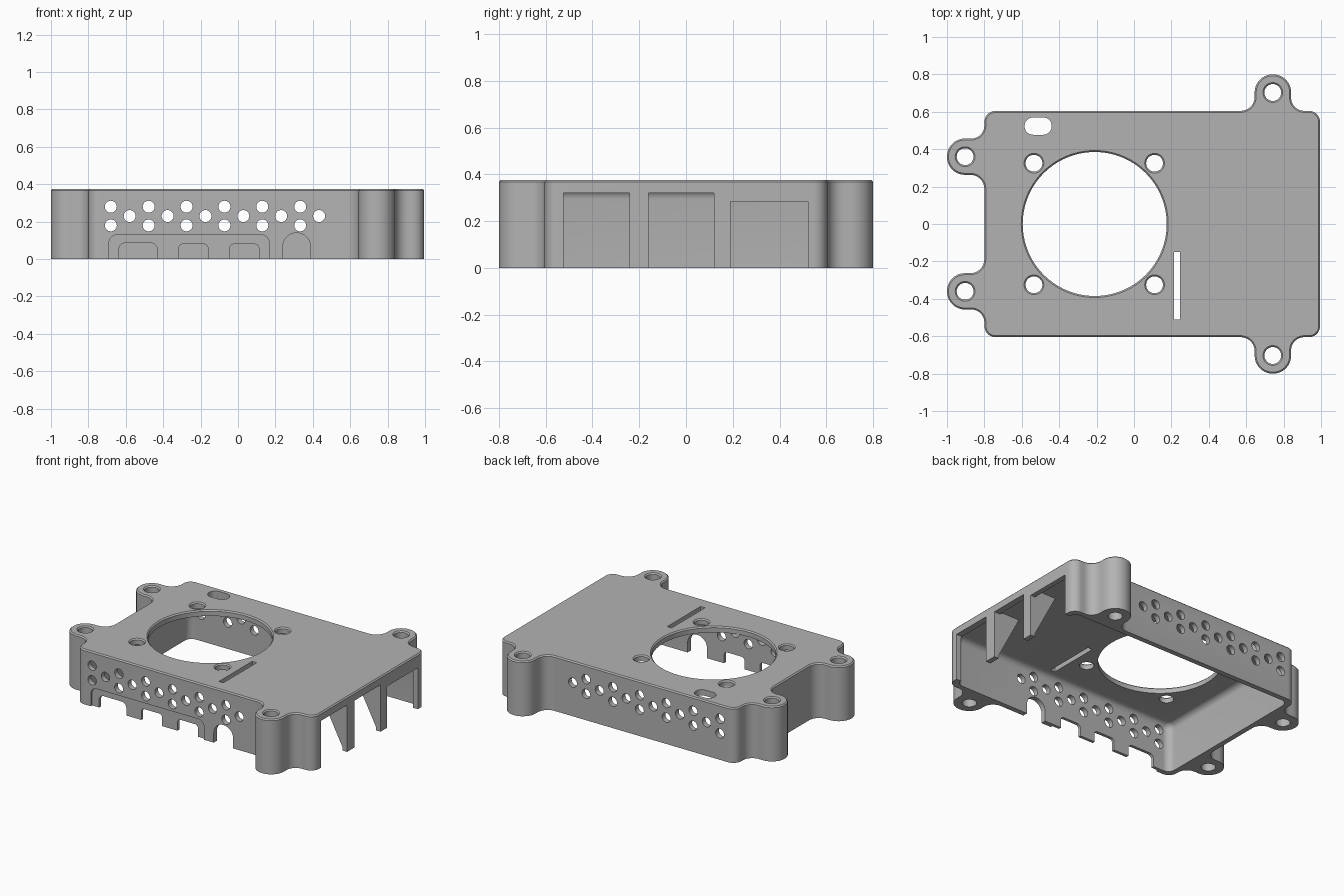
import bpy, bmesh, math
from mathutils import Vector

if "Cube" in bpy.data.objects:
    bpy.data.objects.remove(bpy.data.objects["Cube"])

grey = bpy.data.materials.new("plain grey")
grey.use_nodes = True
grey.diffuse_color = (0.45, 0.45, 0.45, 1)
grey.node_tree.nodes["Principled BSDF"].inputs["Base Color"].default_value = grey.diffuse_color

H, WALL, CEIL = 0.375, 0.035, 0.335


def rounded(corners, steps=10):
    """Closed outline from right-angled corners (u, v, radius)."""
    out = []
    for i, (u, v, r) in enumerate(corners):
        p = Vector((u, v))
        if r == 0:
            out.append(p)
            continue
        a = (Vector(corners[i - 1][:2]) - p).normalized()
        b = (Vector(corners[(i + 1) % len(corners)][:2]) - p).normalized()
        c = p + r * (a + b)
        for k in range(steps + 1):
            t = math.pi / 2 * k / steps
            out.append(c - r * (b * math.cos(t) + a * math.sin(t)))
    return out


def rect(u0, u1, v0, v1, r=0, r_low=None):
    low = r if r_low is None else r_low
    return rounded([(u0, v0, low), (u1, v0, low), (u1, v1, r), (u0, v1, r)])


def circle(u, v, r, n=32):
    return [Vector((u + r * math.cos(math.tau * k / n), v + r * math.sin(math.tau * k / n)))
            for k in range(n)]


def prisms(name, outlines, axis, lo, hi, top_bevel=0, segments=1):
    """Extrude each outline along an axis; several outlines share one mesh."""
    place = {"x": lambda p, d: (d, p.x, p.y),
             "y": lambda p, d: (p.x, d, p.y),
             "z": lambda p, d: (p.x, p.y, d)}[axis]
    bm = bmesh.new()
    for pts in outlines:
        a = [bm.verts.new(place(p, lo)) for p in pts]
        b = [bm.verts.new(place(p, hi)) for p in pts]
        bm.faces.new(a)
        top = bm.faces.new(b)
        for i in range(len(pts)):
            bm.faces.new((a[i - 1], a[i], b[i], b[i - 1]))
    bmesh.ops.recalc_face_normals(bm, faces=bm.faces)
    if top_bevel:
        bmesh.ops.bevel(bm, geom=list(top.edges), offset=top_bevel, segments=segments,
                        profile=0.5, affect='EDGES')
    return finish(name, bm)


def finish(name, bm):
    mesh = bpy.data.meshes.new(name)
    bm.to_mesh(mesh)
    bm.free()
    obj = bpy.data.objects.new(name, mesh)
    mesh.materials.append(grey)
    bpy.context.collection.objects.link(obj)
    return obj


def activate(obj):
    bpy.ops.object.select_all(action='DESELECT')
    obj.select_set(True)
    bpy.context.view_layer.objects.active = obj


def cut(target, cutter):
    cutter.hide_render = True
    mod = target.modifiers.new("cut", 'BOOLEAN')
    mod.operation, mod.solver, mod.object = 'DIFFERENCE', 'EXACT', cutter
    activate(target)
    bpy.ops.object.modifier_apply(modifier=mod.name)
    bpy.data.objects.remove(cutter)


# Shell: rounded body with four screw ears, mirrored front to back
half = [(-0.8, 0.263, 0.075), (-1, 0.263, 0.096), (-1, 0.457, 0.096), (-0.8, 0.457, 0.07),
        (-0.8, 0.605, 0.06), (0.645, 0.605, 0.075), (0.645, 0.8, 0.096), (0.84, 0.8, 0.096),
        (0.84, 0.605, 0.07), (0.995, 0.605, 0.06)]
outline = rounded(half + [(u, -v, r) for u, v, r in reversed(half)])
shell = prisms("case_shell", [outline], "z", 0, H, top_bevel=0.008)

# Hollow interior, open underneath
cut(shell, prisms("cavity", [rect(-0.8 + WALL, 0.995 - WALL, -0.57, 0.57, 0.05)],
                  "z", -0.1, CEIL, top_bevel=0.04, segments=5))

# Fan opening, fan screws, ear screws
screws = [(x, s * y) for s in (1, -1) for x, y in ((-0.535, 0.325), (0.11, 0.325),
                                                   (-0.903, 0.36), (0.742, 0.703))]
round_holes = [(-0.21, 0, 0.385, 96)] + [(x, y, 0.045, 32) for x, y in screws]
cut(shell, prisms("top_holes", [circle(*h) for h in round_holes], "z", -0.1, 0.5))

# Small chamfer on each round hole
bm = bmesh.new()
for x, y, r, n in round_holes:
    ring = [[bm.verts.new((p.x, p.y, z)) for p in circle(x, y, r + g, n)]
            for z, g in ((H - 0.012, -0.004), (H + 0.008, 0.016))]
    for i in range(n):
        bm.faces.new((ring[0][i - 1], ring[0][i], ring[1][i], ring[1][i - 1]))
    bm.faces.new(ring[0])
    bm.faces.new(ring[1])
bmesh.ops.recalc_face_normals(bm, faces=bm.faces)
cut(shell, finish("hole_chamfers", bm))

# Cable slot and ribbon slit in the top
cut(shell, prisms("top_slots", [rect(-0.585, -0.44, 0.477, 0.57, 0.046),
                                rect(0.213, 0.247, -0.51, -0.15)], "z", 0.2, 0.5))

# Vent holes through the front and back walls
vents = []
for i in range(6):
    x = -0.68 + i * 0.2025
    vents += [circle(x, 0.18, 0.032, 24), circle(x, 0.28, 0.032, 24),
              circle(x + 0.101, 0.23, 0.032, 24)]
cut(shell, prisms("vents", vents, "y", -0.7, 0.7))

# Connector recess and ports in the front wall
cut(shell, prisms("front_recess", [rect(-0.69, 0.167, -0.1, 0.13, 0.045, 0)], "y", -0.7, -0.59))
cut(shell, prisms("front_ports", [rect(-0.637, -0.432, -0.1, 0.086, 0.035, 0),
                                  rect(-0.318, -0.16, -0.1, 0.08, 0.025, 0),
                                  rect(-0.045, 0.112, -0.1, 0.08, 0.025, 0),
                                  rect(0.24, 0.387, -0.1, 0.14, 0.073, 0)], "y", -0.7, -0.5))

# Three tall openings at the end
cut(shell, prisms("end_openings", [rect(-0.525, -0.242, -0.1, 0.32), rect(-0.16, 0.12, -0.1, 0.32),
                                   rect(0.19, 0.522, -0.1, 0.283)], "x", 0.9, 1.1))

# Tapered ribs behind the posts between the openings
ribs = [prisms(name, [[Vector(p) for p in ((0.97, 0), (0.97, 0.345), (0.79, 0.345), (0.955, 0.03))]],
               "y", y0, y1)
        for name, y0, y1 in (("front_post_rib", -0.241, -0.161), ("back_post_rib", 0.121, 0.189))]

for obj in [shell] + ribs:
    activate(obj)
    bpy.ops.object.shade_smooth_by_angle(angle=math.radians(30))
